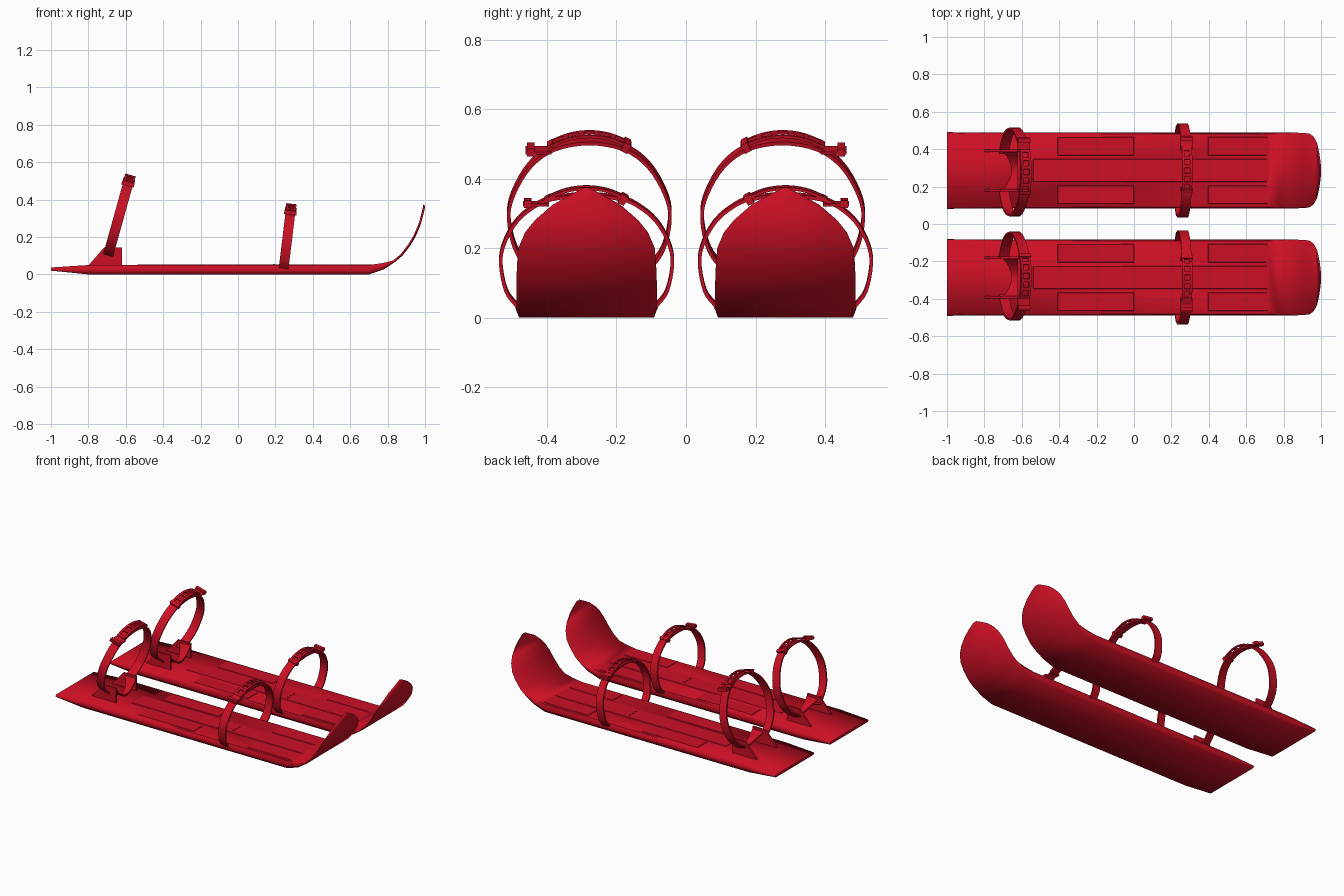
import bpy, bmesh, math
from mathutils import Vector, Matrix

if "Cube" in bpy.data.objects:
    bpy.data.objects.remove(bpy.data.objects["Cube"], do_unlink=True)

red = bpy.data.materials.new("red")
red.use_nodes = True
COLOUR = (0.6, 0.005, 0.018, 1)
red.diffuse_color = COLOUR
red.node_tree.nodes["Principled BSDF"].inputs["Base Color"].default_value = COLOUR

CENTRE = 0.286  # distance of each ski from the middle


def finish(bm, name, s, angle=30):
    """Place a part on the ski on side s, mirrored across the middle."""
    bm.transform(Matrix.Translation((0, s * CENTRE, 0)) @ Matrix.Diagonal((1, s, 1, 1)))
    bmesh.ops.recalc_face_normals(bm, faces=bm.faces)
    mesh = bpy.data.meshes.new(name)
    bm.to_mesh(mesh)
    bm.free()
    mesh.materials.append(red)
    ob = bpy.data.objects.new(name, mesh)
    bpy.context.collection.objects.link(ob)
    bpy.ops.object.select_all(action='DESELECT')
    bpy.context.view_layer.objects.active = ob
    ob.select_set(True)
    bpy.ops.object.shade_smooth_by_angle(angle=math.radians(angle))


def box(bm, centre, size, rot=Matrix.Identity(4)):
    m = Matrix.Translation(centre) @ rot @ Matrix.Diagonal((*size, 1))
    bmesh.ops.create_cube(bm, size=1, matrix=m)


def loft(bm, rings):
    loops = [[bm.verts.new(p) for p in ring] for ring in rings]
    n = len(loops[0])
    for a, b in zip(loops, loops[1:]):
        for i in range(n):
            j = (i + 1) % n
            bm.faces.new((a[i], a[j], b[j], b[i]))
    bm.faces.new(loops[0])
    bm.faces.new(loops[-1])


def smooth_path(pts, steps=4):
    """Catmull-Rom curve through 2D points."""
    p = [Vector(q) for q in pts]
    p = [2 * p[0] - p[1]] + p + [2 * p[-1] - p[-2]]
    out = []
    for i in range(1, len(p) - 2):
        a, b, c, d = p[i - 1:i + 3]
        for k in range(steps):
            t = k / steps
            out.append(0.5 * (2 * b + (c - a) * t + (2 * a - 5 * b + 4 * c - d) * t * t
                              + (3 * b - a - 3 * c + d) * t ** 3))
    return out + [p[-2]]


def mirrored(half):
    return half + [(-y, z) for y, z in reversed(half[:-1])]


def build_ski(name, s):
    # stations: top x, top z, bottom x, bottom z, half width
    stations = [(-1, .037, -1, .02, .203), (-.8, .05, -.8, 0, .2),
                (.7, .05, .7, 0, .2), (.77, .06, .78, .027, .2)]
    # thin curled tip
    tip = [(.83, .075, .2), (.87, .108, .2), (.91, .16, .198), (.937, .205, .194),
           (.957, .25, .175), (.97, .285, .147), (.98, .325, .1),
           (.988, .355, .045), (.99, .374, .008)]
    stations += [(x, z, x + .01, z - .008, w) for x, z, w in tip]
    section = [(-.975, 1), (.975, 1), (1.01, .45), (.97, 0), (-.97, 0), (-1.01, .45)]
    bm = bmesh.new()
    loft(bm, [[(xb + (xt - xb) * t, w * f, zb + (zt - zb) * t) for f, t in section]
              for xt, zt, xb, zb, w in stations])
    finish(bm, name, s, 70)


def build_deck_panels(name, s):
    # shallow panels on the deck with bevelled rims
    bm = bmesh.new()
    panels = [(.13, 0, 1.34, .124)]
    panels += [(x, y, .41, .1) for x in (-.205, .6) for y in (-.13, .13)]
    for x, y, length, width in panels:
        loft(bm, [[(x + i * (length / 2 - e), y + j * (width / 2 - e), z)
                   for i, j in ((-1, -1), (1, -1), (1, 1), (-1, 1))]
                  for e, z in ((0, .049), (.003, .053))])
    for y in (-.03, 0, .03):
        box(bm, (.19, y, .054), (.008, .012, .005))
    finish(bm, name, s)


def build_heel_holder(name, s):
    # two side plates
    profile = [(-.8, .048), (-.715, .145), (-.62, .145), (-.62, .048)]
    bm = bmesh.new()
    for y in (-.105, .105):
        loft(bm, [[(x, y + e, z) for x, z in profile] for e in (-.006, .006)])
    # curved saddle between the plates
    rings = []
    for k in range(-4, 5):
        f = k / 4
        z = .066 + .072 * f * f
        rear = -.655 - .05 * f * f
        rings.append([(rear, f * .105, z), (-.62, f * .105, z),
                      (-.62, f * .105, z - .01), (rear, f * .105, z - .01)])
    loft(bm, rings)
    finish(bm, name, s)


class StrapPlane:
    """Tilted plane of a strap, from a low point to a high point in x and z."""

    def __init__(self, low, high, shift):
        self.low = Vector((low[0], shift, low[1]))
        d = Vector((high[0], shift, high[1])) - self.low
        self.slope = d.x / d.z
        self.up = d.normalized()
        self.across = Vector((self.up.z, 0, -self.up.x))
        self.rot = Matrix.Rotation(math.atan(self.slope), 4, 'Y')

    def at(self, y, z, off=0):
        dz = z - self.low.z
        return self.low + Vector((self.slope * dz, y, dz)) + self.across * off

    def band(self, bm, pts, width, thick, off=0):
        path = smooth_path(pts)
        rings = []
        for i, p in enumerate(path):
            t = path[min(i + 1, len(path) - 1)] - path[max(i - 1, 0)]
            n = Vector((-t.y, t.x)).normalized() * thick / 2
            rings.append([self.at(p.x + n.x * k, p.y + n.y * k, off + width / 2 * h)
                          for k, h in ((1, 1), (1, -1), (-1, -1), (-1, 1))])
        loft(bm, rings)


def build_strap(name, s, plane, half, width):
    pts = mirrored(half)
    top = half[-1][1]
    bm = bmesh.new()
    plane.band(bm, pts, width, .01)
    finish(bm, name + "_strap", s, 35)

    # ladder of two rails and rungs lying over the strap
    bm = bmesh.new()
    arch = mirrored([(-.12, top - .012), (-.06, top + .012), (0, top + .02)])
    for side in (-1, 1):
        plane.band(bm, arch, .013, .008, side * (width / 2 - .005))
    for k in range(-2, 4):
        y = (k - .5) * .045
        z = top + .02 - 2.2 * y * y
        tilt = Matrix.Rotation(-4.4 * y, 4, 'X')
        box(bm, plane.at(y, z), (width, .016, .008), plane.rot @ tilt)
    finish(bm, name + "_ladder", s)

    # buckle on the outer end, clip on the inner end
    bm = bmesh.new()
    box(bm, plane.at(.146, top - .026), (width + .014, .075, .007), plane.rot)
    box(bm, plane.at(.169, top - .024), (width + .014, .022, .022), plane.rot)
    box(bm, plane.at(-.105, top - .012), (width + .01, .02, .028),
        plane.rot @ Matrix.Rotation(.5, 4, 'X'))
    finish(bm, name + "_buckle", s)


heel_plane = StrapPlane((-.695, .1), (-.578, .52), -.008)
toe_plane = StrapPlane((.245, .04), (.285, .37), 0)
heel_half = [(-.1, .095), (-.165, .14), (-.212, .2), (-.232, .29), (-.218, .36),
             (-.17, .44), (-.1, .49), (0, .508)]
toe_half = [(-.2, .035), (-.232, .08), (-.247, .16), (-.235, .22), (-.2, .28),
            (-.15, .322), (-.1, .343), (0, .354)]

for side, s in (("front", -1), ("back", 1)):
    build_ski(side + "_ski", s)
    build_deck_panels(side + "_deck_panels", s)
    build_heel_holder(side + "_heel_holder", s)
    build_strap(side + "_heel", s, heel_plane, heel_half, .054)
    build_strap(side + "_toe", s, toe_plane, toe_half, .052)
